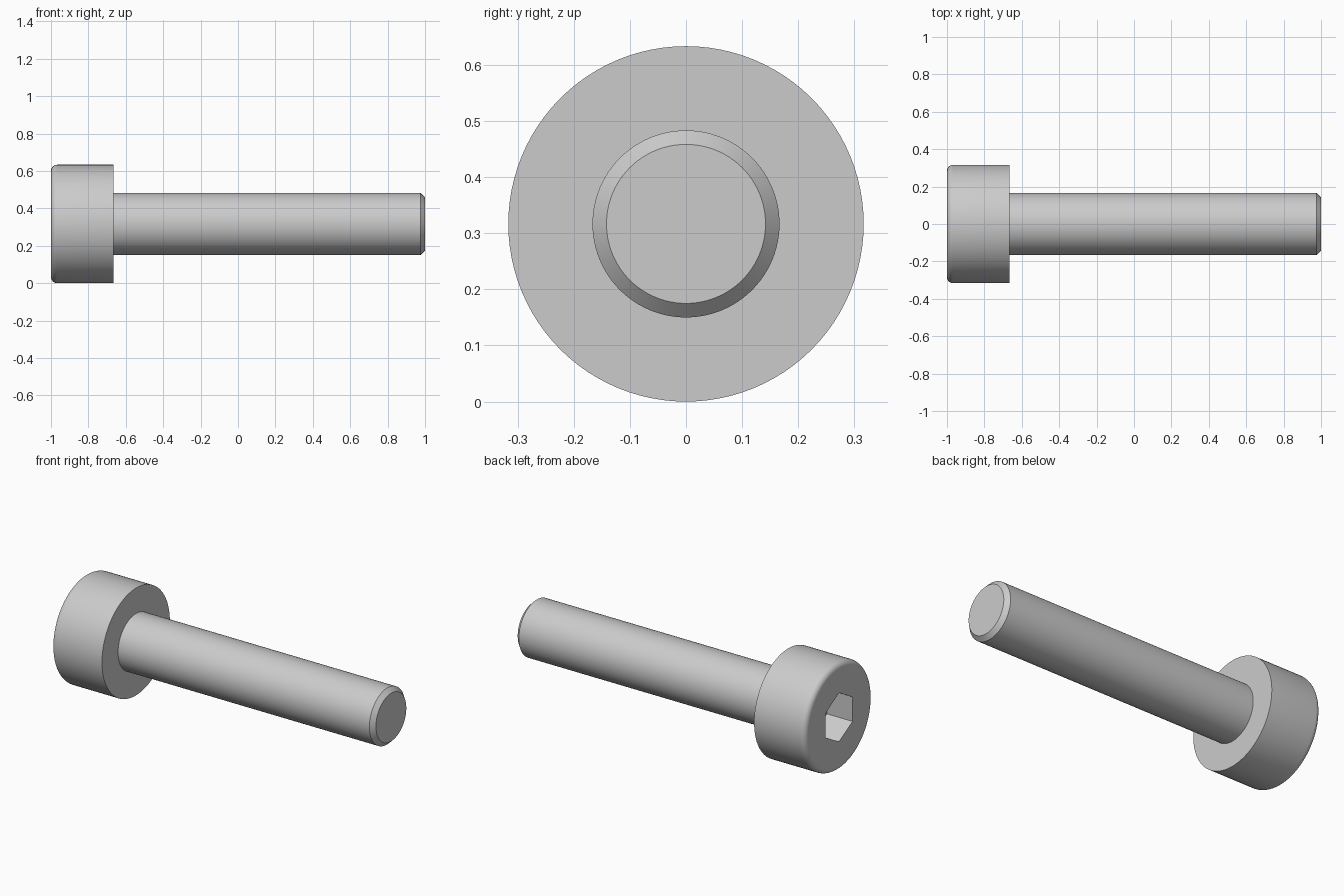
import bpy, bmesh
from math import cos, sin, pi, radians, sqrt
from mathutils import Matrix

if "Cube" in bpy.data.objects:
    bpy.data.objects.remove(bpy.data.objects["Cube"])

HEAD_R, SHAFT_R = 0.3167, 0.1667
HEAD_X = -0.6667            # underside of the head
FILLET, CHAMFER = 0.0333, 0.025
SOCKET_WIDTH, SOCKET_DEPTH = 0.25, 0.1667
SEGMENTS = 96


def make_object(name, bm):
    mesh = bpy.data.meshes.new(name)
    bmesh.ops.recalc_face_normals(bm, faces=bm.faces)
    bm.to_mesh(mesh)
    bm.free()
    obj = bpy.data.objects.new(name, mesh)
    bpy.context.collection.objects.link(obj)
    obj.location.z = HEAD_R
    return obj


def lathe(name, profile):
    """Revolve (x, radius) points around the x axis; flat caps close the ends."""
    bm = bmesh.new()
    verts = [bm.verts.new((x, 0, r)) for x, r in profile]
    edges = [bm.edges.new(pair) for pair in zip(verts, verts[1:])]
    bmesh.ops.spin(bm, geom=verts + edges, cent=(0, 0, 0), axis=(1, 0, 0),
                   angle=2 * pi, steps=SEGMENTS)
    bmesh.ops.remove_doubles(bm, verts=bm.verts, dist=1e-5)
    bmesh.ops.holes_fill(bm, edges=[e for e in bm.edges if e.is_boundary], sides=0)
    return make_object(name, bm)


# Bolt profile: rounded head rim, flat underside, shaft, chamfered tip
fillet = [(-1 + FILLET * (1 - sin(i * pi / 16)),
           HEAD_R - FILLET * (1 - cos(i * pi / 16))) for i in range(8, -1, -1)]
bolt = lathe("socket_head_bolt", fillet + [
    (HEAD_X, HEAD_R), (HEAD_X, SHAFT_R),
    (1 - CHAMFER, SHAFT_R), (1, SHAFT_R - CHAMFER)])

# Hexagonal socket cutter, corners pointing up and down
bm = bmesh.new()
hex_r = SOCKET_WIDTH / sqrt(3)
overshoot = 0.1
bmesh.ops.create_cone(
    bm, cap_ends=True, segments=6, radius1=hex_r, radius2=hex_r,
    depth=SOCKET_DEPTH + overshoot,
    matrix=Matrix.Translation((-1 + (SOCKET_DEPTH - overshoot) / 2, 0, 0))
    @ Matrix.Rotation(pi / 2, 4, 'Y'))
# turn the prism so one corner lies exactly on +z
corner = max(bm.verts, key=lambda v: v.co.z)
if abs(corner.co.y) > 1e-4:
    bmesh.ops.rotate(bm, verts=bm.verts, cent=(0, 0, 0),
                     matrix=Matrix.Rotation(pi / 6, 3, 'X'))
cutter = make_object("socket_cutter", bm)
cutter.hide_render = True

# Cut the socket, then remove the cutter
cut = bolt.modifiers.new("socket", 'BOOLEAN')
cut.operation = 'DIFFERENCE'
cut.solver = 'EXACT'
cut.object = cutter
bpy.context.view_layer.objects.active = bolt
bolt.select_set(True)
bpy.ops.object.modifier_apply(modifier=cut.name)
bpy.data.objects.remove(cutter)

bpy.ops.object.shade_smooth_by_angle(angle=radians(30))
